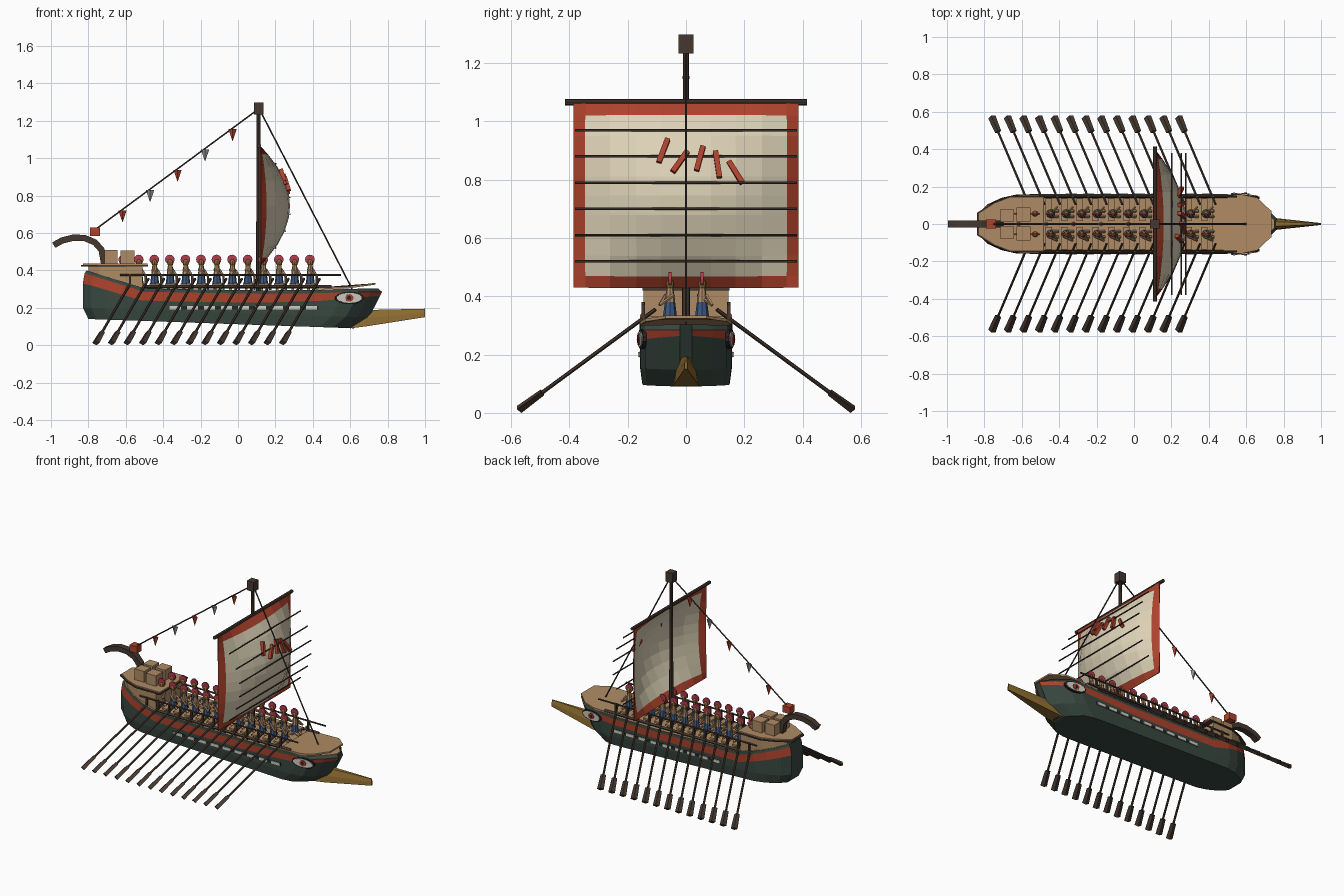
import bpy, bmesh, math
from mathutils import Vector, Matrix, Euler

if "Cube" in bpy.data.objects:
    bpy.data.objects.remove(bpy.data.objects["Cube"])

COL = dict(green=(.04, .065, .052), red=(.42, .055, .025), brown=(.06, .04, .03), tan=(.43, .26, .13),
           cream=(.72, .64, .47), gold=(.27, .15, .03), crest=(.45, .045, .08), blue=(.045, .1, .22),
           white=(.62, .6, .55), black=(.02, .018, .018), grey=(.3, .3, .28))
MATS = {}
for k, c in COL.items():
    MATS[k] = bpy.data.materials.new(k)
    MATS[k].diffuse_color = (*c, 1)


def finish(name, bm, *cols):
    bmesh.ops.recalc_face_normals(bm, faces=bm.faces)
    me = bpy.data.meshes.new(name)
    bm.to_mesh(me)
    bm.free()
    for c in cols:
        me.materials.append(MATS[c])
    ob = bpy.data.objects.new(name, me)
    bpy.context.collection.objects.link(ob)
    return ob


def box(bm, c, s, rot=(0, 0, 0)):
    m = Matrix.Translation(c) @ Euler(rot).to_matrix().to_4x4() @ Matrix.Diagonal((*s, 1))
    bmesh.ops.create_cube(bm, size=1, matrix=m)


def rod(bm, a, b, r, r2=None, n=6, flat=1):
    a, b = Vector(a), Vector(b)
    d = b - a
    m = Matrix.Translation((a + b) / 2) @ d.to_track_quat('Z', 'Y').to_matrix().to_4x4() @ Matrix.Diagonal((1, flat, 1, 1))
    bmesh.ops.create_cone(bm, cap_ends=True, segments=n, radius1=r, radius2=r if r2 is None else r2,
                          depth=d.length, matrix=m)


def ball(bm, c, s, u=10, v=6):
    bmesh.ops.create_uvsphere(bm, u_segments=u, v_segments=v, radius=1,
                              matrix=Matrix.Translation(c) @ Matrix.Diagonal((*s, 1)))


def loft(bm, rings, mat=lambda j: 0):
    vs = [[bm.verts.new(p) for p in r] for r in rings]
    n = len(vs[0])
    for a, b in zip(vs, vs[1:]):
        for j in range(n):
            f = bm.faces.new((a[j], a[(j + 1) % n], b[(j + 1) % n], b[j]))
            f.material_index = mat(j)
    bm.faces.new(vs[0])
    bm.faces.new(vs[-1])


def plate(bm, half, z0, z1):
    """Mirrored half outline (x, y) as a slab; z0 and z1 are functions of x."""
    pts = half + [(x, -y) for x, y in reversed(half)]
    loft(bm, [[(x, y, z0(x)) for x, y in pts], [(x, y, z1(x)) for x, y in pts]])


def interp(pts, x):
    if x <= pts[0][0]:
        return pts[0][1]
    for (a, p), (b, q) in zip(pts, pts[1:]):
        if x <= b:
            return p + (q - p) * (x - a) / (b - a)
    return pts[-1][1]


# Hull: lofted stations, rows from keel to gunwale, with painted band
LOW = [(-.82, .33), (-.5, .235), (.3, .225), (.77, .265)]
HIGH = [(-.82, .385), (-.5, .285), (.3, .272), (.55, .283), (.77, .285)]
ROWS = [(-.80, .62, .95, lambda x: .14 - .035 * (x + .8)),
        (-.83, .70, 1, lambda x: .20 - .035 * (x + .8)),
        (-.83, .76, 1, lambda x: interp(LOW, x)),
        (-.82, .77, 1.01, lambda x: interp(HIGH, x)),
        (-.81, .75, 1.0, lambda x: interp(HIGH, x) + .018)]
WIDTH = [(0, .06), (.03, .105), (.08, .14), (.13, .157), (.2, .158), (.4, .158), (.6, .158), (.8, .158),
         (.87, .156), (.92, .14), (.96, .09), (1, .02)]
bm = bmesh.new()
rings = []
for t, w in WIDTH:
    r = []
    for x0, x1, k, z in ROWS:
        x = x0 + (x1 - x0) * t
        r.append((x, w * k, z(x)))
    rings.append(r + [(x, -y, z) for x, y, z in reversed(r)])
loft(bm, rings, lambda j: {2: 1, 6: 1, 4: 2}.get(j, 0))
finish("hull", bm, "green", "red", "tan")

# Ram
bm = bmesh.new()
loft(bm, [[(x, y * w, z) for y, z in ((1, a), (.85, (a + b) / 2), (.4, b), (-.4, b), (-.85, (a + b) / 2), (-1, a))]
          for x, w, a, b in ((.6, .045, .09, .18), (.68, .04, .1, .188), (1, .005, .15, .195))])
finish("ram", bm, "gold")

# Bow deck, stern cabin and stern deck
bm = bmesh.new()
zb = lambda x: .298 + max(0, x - .55) * .14
plate(bm, [(.42, .155), (.58, .157), (.66, .14), (.7, .1), (.735, .07)], zb, lambda x: zb(x) + .01)
finish("bow_deck", bm, "tan")
bm = bmesh.new()
plate(bm, [(-.8, .06), (-.74, .11), (-.66, .14), (-.51, .145)], lambda x: .29, lambda x: .42)
finish("stern_cabin", bm, "tan")
bm = bmesh.new()
plate(bm, [(-.84, .06), (-.75, .115), (-.66, .15), (-.48, .15)], lambda x: .42, lambda x: .428)
finish("stern_deck_edge", bm, "brown")
bm = bmesh.new()
plate(bm, [(-.83, .055), (-.745, .11), (-.66, .142), (-.485, .142)], lambda x: .428, lambda x: .436)
finish("stern_deck", bm, "tan")

# Crates and stern lantern
bm = bmesh.new()
for s in (-1, 1):
    box(bm, (-.68, s * .045, .472), (.07, .07, .075))
    box(bm, (-.59, s * .05, .472), (.075, .075, .07))
finish("crates", bm, "tan")
bm = bmesh.new()
box(bm, (-.765, 0, .607), (.055, .05, .045))
finish("stern_lantern", bm, "red")

# Curved stern post
bm = bmesh.new()
rings = []
for x, z, nx, nz in ((-.985, .535, -.5, .85), (-.94, .56, -.35, .93), (-.88, .575, -.1, 1), (-.82, .573, .2, .97),
                     (-.765, .55, .6, .8), (-.73, .51, .85, .5), (-.715, .43, 1, .1)):
    rings.append([(x + d * nx, y, z + d * nz) for d, y in ((.017, -.02), (.017, .02), (-.017, .02), (-.017, -.02))])
loft(bm, rings)
finish("stern_post", bm, "brown")

# Bow eyes, white side plates
white, dark, iris = bmesh.new(), bmesh.new(), bmesh.new()
for s in (-1, 1):
    yaw = -s * .12
    for b, sx, sz, off in ((dark, .078, .034, 0), (white, .068, .027, .004), (iris, .022, .02, .008)):
        m = Matrix.Translation((.595, s * (.15 + off), .253)) @ Euler((0, 0, yaw)).to_matrix().to_4x4()
        m = m @ Matrix.Diagonal((sx, .013, sz, 1)) @ Matrix.Rotation(math.pi / 2, 4, 'X')
        bmesh.ops.create_cone(b, cap_ends=True, segments=14, radius1=1, radius2=1, depth=1, matrix=m)
    ball(dark, (.595, s * .165, .253), (.01, .004, .01))
    box(dark, (.03, s * .157, .2), (.8, .006, .02))
    for i in range(9):
        box(white, (-.335 + i * .091, s * .16, .2), (.06, .008, .018))
finish("eye_rims_and_strakes", dark, "black")
finish("eyes_and_side_plates", white, "white")
finish("irises", iris, "red")

# Oars, rails, benches and rowers
oars, rails, bench = bmesh.new(), bmesh.new(), bmesh.new()
skin, tunic, crest, helmet = bmesh.new(), bmesh.new(), bmesh.new(), bmesh.new()
for s in (-1, 1):
    rod(rails, (-.63, s * .147, .375), (.55, s * .147, .375), .006)
    rod(rails, (-.5, s * .15, .312), (.5, s * .15, .312), .01, n=4)
    for i in range(13):
        x = -.612 + i * .0832
        tip, grip = Vector((x - .148, s * .572, .012)), Vector((x + .05, s * .105, .355))
        rod(oars, tip.lerp(grip, .12), grip, .007)
        rod(oars, tip, tip.lerp(grip, .17), .021, .017, n=4, flat=.7)
        box(rails, (x + .035, s * .147, .338), (.012, .012, .085))
        box(bench, (x - .01, s * .075, .325), (.035, .12, .012))
        box(bench, (x - .01, s * .12, .31), (.015, .015, .04))
        y = s * .055
        rod(tunic, (x, y, .33), (x, y, .385), .024, .017, n=8)
        rod(skin, (x, y, .38), (x, y, .43), .018, .012, n=8)
        for d in (-.014, .014):
            rod(skin, (x + d, y + d, .405), (x + .035, s * .09, .37), .006, n=5)
            rod(skin, (x, y + d, .335), (x + .04, y + d, .315), .008, n=5)
        ball(helmet, (x, y, .441), (.017, .015, .02), 8, 6)
        rod(crest, (x - .002, y - .005, .458), (x - .002, y + .005, .458), .026, n=12)
finish("oars", oars, "brown")
finish("side_rails", rails, "brown")
finish("benches", bench, "tan")
finish("rower_limbs", skin, "tan")
finish("rower_tunics", tunic, "blue")
finish("rower_crests", crest, "crest")
finish("rower_helmets", helmet, "gold")

# Mast, masthead, yard and rigging
bm = bmesh.new()
rod(bm, (.11, 0, .28), (.11, 0, 1.25), .014, .01, n=8)
box(bm, (.11, 0, 1.265), (.05, .05, .065))
rod(bm, (.113, -.415, 1.066), (.113, .415, 1.066), .011, n=8)
finish("mast_and_yard", bm, "brown")
bm = bmesh.new()
A, B = Vector((.1, 0, 1.255)), Vector((-.76, 0, .62))
rod(bm, A, B, .0045, n=5)
rod(bm, (.12, 0, 1.25), (.61, 0, .3), .0045, n=5)
finish("rigging", bm, "brown")

# Pennants
red, grey = bmesh.new(), bmesh.new()
for i in range(5):
    p = A.lerp(B, .15 + i * .171)
    rod((red, grey)[i % 2], p + Vector((0, 0, -.005)), p + Vector((0, 0, -.07)), .022, 0, n=4, flat=.6)
finish("red_pennants", red, "red")
finish("grey_pennants", grey, "grey")


# Billowed sail with red border
def belly(y, z):
    u, v = y / .385, (z - .745) / .315
    return .12 + .155 * (1 - u * u) * (1 - v * v)


bm = bmesh.new()
ys = [-.385, -.345, -.26, -.17, -.085, 0, .085, .17, .26, .345, .385]
zs = [.43, .47, .54, .61, .68, .745, .81, .88, .95, 1.02, 1.06]
g = [[bm.verts.new((belly(y, z), y, z)) for y in ys] for z in zs]
for i in range(10):
    for j in range(10):
        f = bm.faces.new((g[i][j], g[i][j + 1], g[i + 1][j + 1], g[i + 1][j]))
        f.material_index = int(i in (0, 9) or j in (0, 9))
sail = finish("sail", bm, "cream", "red")
sol = sail.modifiers.new("thickness", 'SOLIDIFY')
sol.thickness = .006
sol.offset = 0

# Sail battens and slash-like painted strips
bm = bmesh.new()
for i in range(6):
    z = .52 + i * .09
    rod(bm, (belly(0, z) + .006, -.38, z), (belly(0, z) + .006, .38, z), .0045)
finish("sail_battens", bm, "brown")
bm = bmesh.new()
for y, z, l, a in ((-.078, .897, .09, -.35), (-.02, .86, .09, -.6), (.047, .87, .09, -.25), (.108, .85, .095, .15),
                   (.17, .823, .09, .55)):
    box(bm, (belly(y, z) + .008, y, z), (.022, .018, l), (a, 0, 0))
    bmesh.ops.rotate(bm, verts=bm.verts[-8:], cent=(belly(y, z), y, z), matrix=Matrix.Rotation(-.3, 3, 'Y'))
finish("sail_stripes", bm, "red")

for m in bpy.data.materials:
    if m.users and not m.is_grease_pencil:
        m.use_nodes = True
        m.node_tree.nodes["Principled BSDF"].inputs["Base Color"].default_value = m.diffuse_color
